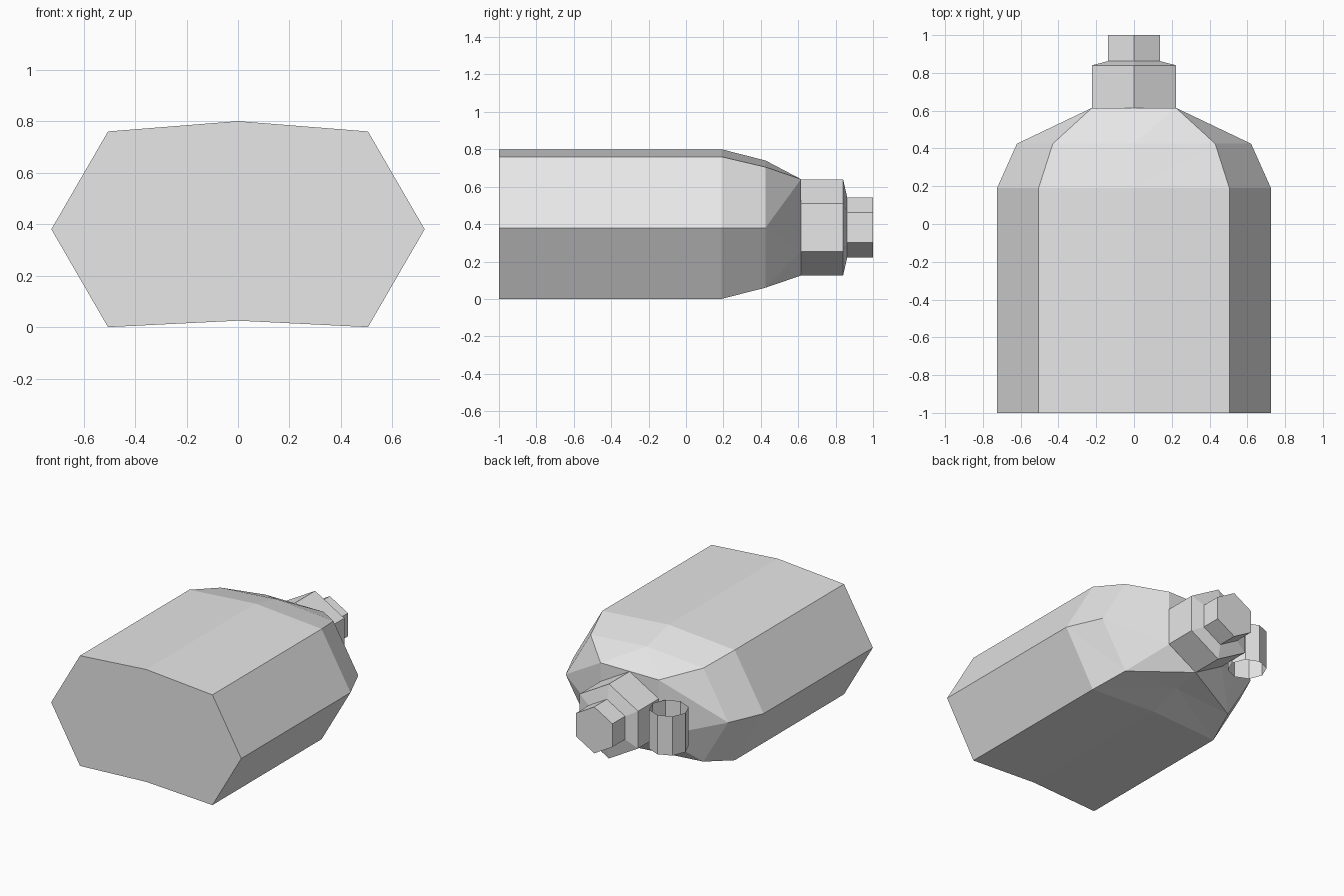
import bpy
import bmesh
from math import sin, cos, pi

cube = bpy.data.objects.get("Cube")
if cube:
    bpy.data.objects.remove(cube, do_unlink=True)

grey = bpy.data.materials.new("light_grey")
grey.use_nodes = True
colour = (0.8, 0.8, 0.8, 1)
grey.diffuse_color = colour
grey.node_tree.nodes["Principled BSDF"].inputs["Base Color"].default_value = colour


def loft(name, rings, closed=True, caps=True, mirror=False):
    """Join rings of points with triangles, as a new flat-shaded object."""
    bm = bmesh.new()
    loops = [[bm.verts.new(p) for p in ring] for ring in rings]
    count = len(loops[0])
    for a, b in zip(loops, loops[1:]):
        for i in range(count if closed else count - 1):
            j = (i + 1) % count
            bm.faces.new((a[i], a[j], b[j]))
            bm.faces.new((a[i], b[j], b[i]))
    if caps:
        bm.faces.new(loops[0])
        bm.faces.new(loops[-1])
    if mirror:
        geom = bm.verts[:] + bm.edges[:] + bm.faces[:]
        bmesh.ops.mirror(bm, geom=geom, axis='X', merge_dist=0.0005)
    bmesh.ops.remove_doubles(bm, verts=bm.verts, dist=0.0005)
    bmesh.ops.recalc_face_normals(bm, faces=bm.faces)
    bmesh.ops.dissolve_limit(bm, angle_limit=0.002, verts=bm.verts, edges=bm.edges)
    mesh = bpy.data.meshes.new(name)
    bm.to_mesh(mesh)
    bm.free()
    mesh.materials.append(grey)
    obj = bpy.data.objects.new(name, mesh)
    bpy.context.collection.objects.link(obj)
    return obj


# Bottle body: half sections from top centre round to bottom centre
full = [(0, 0.80), (0.505, 0.76), (0.725, 0.38), (0.505, 0), (0, 0.025)]
shoulder = [(0, 0.74), (0.43, 0.705), (0.62, 0.38), (0.43, 0.06), (0, 0.09)]
collar = [(0, 0.64), (0.222, 0.64), (0.222, 0.64), (0.222, 0.252), (0, 0.125)]
sections = [(-1, full), (0.19, full), (0.425, shoulder), (0.615, collar)]
loft("bottle_body", [[(x, y, z) for x, z in half] for y, half in sections],
     closed=False, mirror=True)


# Hexagonal neck, stepping in to the stopper
def hexagon(y, radius):
    return [(radius * sin(k * pi / 3), y, 0.382 + radius * cos(k * pi / 3))
            for k in range(6)]


loft("neck", [hexagon(0.61, 0.257), hexagon(0.84, 0.257), hexagon(0.862, 0.16)])
loft("stopper", [hexagon(0.862, 0.16), hexagon(1, 0.16)])


# Open octagonal ring beside the neck
def octagon(z, radius=0.125):
    return [(-0.36 + radius * cos(k * pi / 4), 0.70 + radius * sin(k * pi / 4), z)
            for k in range(8)]


loft("side_ring", [octagon(0.245), octagon(0.515)], caps=False)
